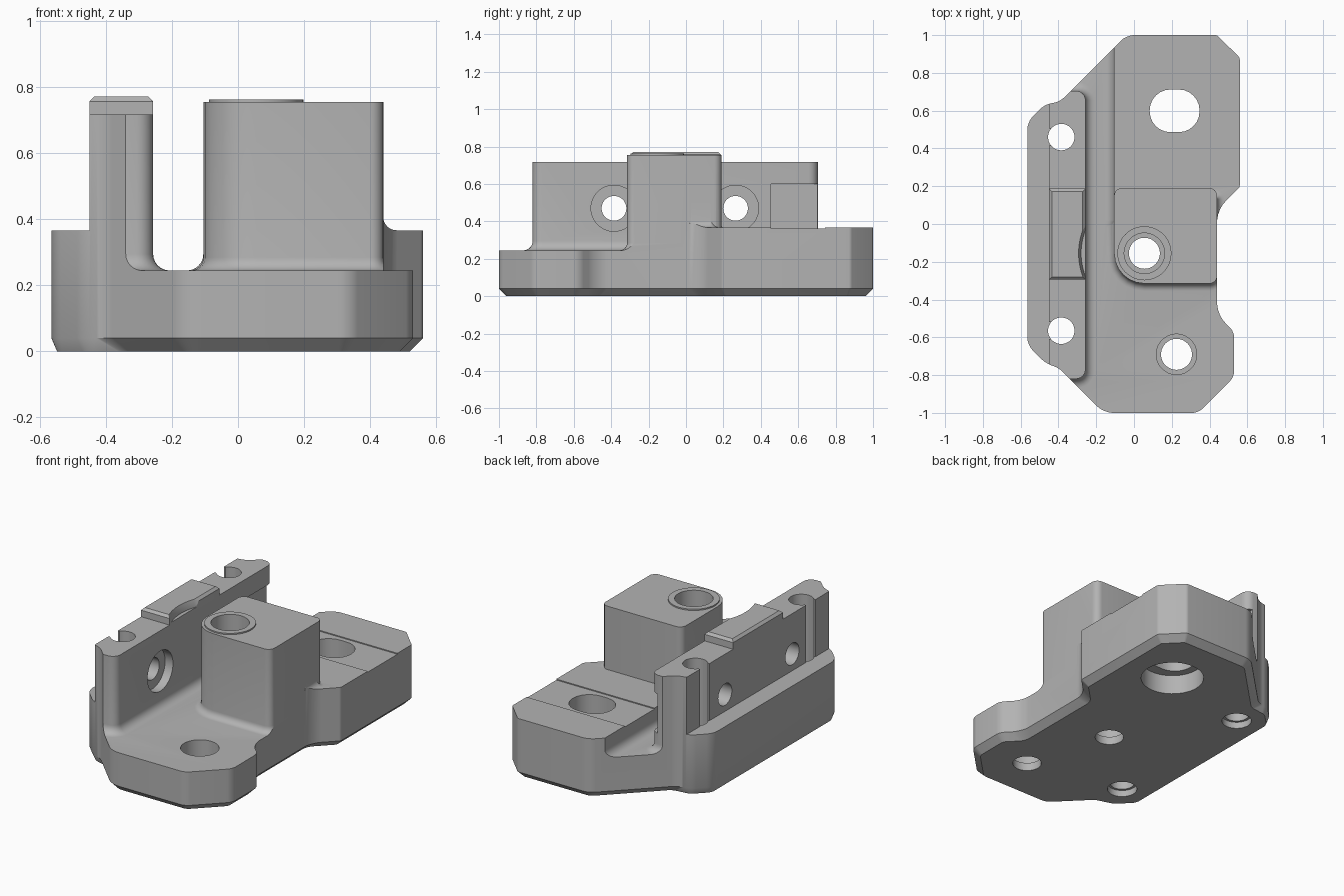
import bpy, bmesh, math
from mathutils import Vector

if "Cube" in bpy.data.objects:
    bpy.data.objects.remove(bpy.data.objects["Cube"])

grey = bpy.data.materials.new("plain grey")
grey.use_nodes = True
GREY = (0.45, 0.45, 0.45, 1)
grey.diffuse_color = GREY
grey.node_tree.nodes["Principled BSDF"].inputs["Base Color"].default_value = GREY


# ---- helpers ----
def loft(name, rings):
    """Closed solid through (outline, height) rings of equal length."""
    bm = bmesh.new()
    loops = [[bm.verts.new((p[0], p[1], z)) for p in pts] for pts, z in rings]
    n = len(loops[0])
    for a, b in zip(loops, loops[1:]):
        for i in range(n):
            j = (i + 1) % n
            bm.faces.new((a[i], a[j], b[j], b[i]))
    bm.faces.new(loops[0][::-1])
    bm.faces.new(loops[-1])
    bmesh.ops.recalc_face_normals(bm, faces=bm.faces)
    mesh = bpy.data.meshes.new(name)
    bm.to_mesh(mesh)
    bm.free()
    mesh.materials.append(grey)
    obj = bpy.data.objects.new(name, mesh)
    bpy.context.collection.objects.link(obj)
    return obj


def soften(points, cuts, steps=6):
    """Round each corner, starting the curve `cut` away from it."""
    out = []
    for i, p in enumerate(points):
        p = Vector(p)
        a = p + (Vector(points[i - 1]) - p).normalized() * cuts[i]
        d = p + (Vector(points[(i + 1) % len(points)]) - p).normalized() * cuts[i]
        b, c = a.lerp(p, 0.5523), d.lerp(p, 0.5523)
        for k in range(steps + 1):
            t = k / steps
            s = 1 - t
            out.append(a * s**3 + b * 3 * s * s * t + c * 3 * s * t * t + d * t**3)
    return out


def rect(x0, x1, y0, y1, cuts=None, grow=0):
    x0, x1, y0, y1 = x0 - grow, x1 + grow, y0 - grow, y1 + grow
    pts = [(x0, y0), (x1, y0), (x1, y1), (x0, y1)]
    return soften(pts, [c + grow for c in cuts]) if cuts else pts


def circle(x, y, r, n=48):
    return [(x + r * math.cos(math.tau * i / n), y + r * math.sin(math.tau * i / n)) for i in range(n)]


def box(x0, x1, y0, y1, z0, z1):
    return loft("box", [(rect(x0, x1, y0, y1), z0), (rect(x0, x1, y0, y1), z1)])


def rod(x, y, r, z0, z1):
    return loft("rod", [(circle(x, y, r), z0), (circle(x, y, r), z1)])


def footed(name, area, cuts, floor, top, fillet):
    """Upright block with a concave fillet where it meets the floor."""
    rings = [(rect(*area, cuts, fillet), floor - 0.1)]
    for k in range(7):
        a = math.pi / 2 * k / 6
        rings.append((rect(*area, cuts, fillet * (1 - math.sin(a))), floor + fillet * (1 - math.cos(a))))
    return loft(name, rings + [(rect(*area, cuts), top)])


def combine(obj, other, operation):
    mod = obj.modifiers.new("join", 'BOOLEAN')
    mod.object, mod.operation, mod.solver = other, operation, 'EXACT'
    bpy.context.view_layer.objects.active = obj
    bpy.ops.object.modifier_apply(modifier=mod.name)
    bpy.data.objects.remove(other)


# ---- body: floor, ledge, rear platform, wall and boss ----
FLOOR, STEP, WALL_TOP, BOSS_TOP = 0.245, 0.367, 0.717, 0.755
body = box(-1, 1, -2, 2, -1, FLOOR)
body.name = "mounting_block"
for part in (
    box(-1.2, -0.36, -2.2, 2.2, -0.9, STEP),
    footed("rear_platform", (-0.105, 1.3, 0.0, 2.3), [0.02] * 4, FLOOR, STEP, 0.05),
    footed("wall", (-0.45, -0.257, -0.82, 0.705), [0.05] * 4, FLOOR, WALL_TOP, 0.05),
    footed("boss", (-0.105, 0.44, -0.315, 0.19), [0.16, 0.04, 0.04, 0.04], FLOOR, BOSS_TOP, 0.04),
    footed("boss_side_foot", (0.2, 0.44, 0.02, 0.14), [0.01] * 4, STEP, 0.5, 0.04),
):
    combine(body, part, 'UNION')

# ---- trim everything to the plan outline, chamfered underneath ----
plan = [(-0.16, -1, .05), (.34, -1, .03), (.53, -.81, .03), (.53, -.57, .03),
        (.44, -.48, .06), (.44, .075, .06), (.56, .195, .01), (.56, .88, .01),
        (.44, 1, .01), (-.04, 1, .04), (-.395, .645, .035), (-.47, .635, .035),
        (-.565, .54, .04), (-.565, -.64, .04), (-.465, -.74, .035), (-.40, -.76, .03)]
corners = [Vector(p[:2]) for p in plan]
cuts = [p[2] for p in plan]


def inset(points, depth):
    """Move every edge inward by depth(edge) and rejoin the corners."""
    out = []
    n = len(points)
    for i, p in enumerate(points):
        q, r = points[i - 1], points[(i + 1) % n]
        u, v = (p - q).normalized(), (r - p).normalized()
        nu, nv = Vector((-u.y, u.x)), Vector((-v.y, v.x))
        du, dv = depth(q, p), depth(p, r)
        det = nu.x * nv.y - nu.y * nv.x
        out.append(p + Vector((du * nv.y - dv * nu.y, nu.x * dv - nv.x * du)) / det)
    return out


foot = inset(corners, lambda a, b: 0.017 if max(a.x, b.x) < -0.39 else 0.04)
outline = soften(corners, cuts)
combine(body, loft("outline", [(soften(foot, [c * 0.6 for c in cuts]), 0), (outline, 0.04), (outline, 1.0)]), 'INTERSECT')

# ---- holes and recesses ----
BOSS, FRONT = (0.055, -0.155), (0.225, -0.69)
cutters = []
for x, y in (BOSS, FRONT):
    cutters += [rod(x, y, 0.082, -0.1, 0.2), rod(x, y, 0.107, 0.05, 1)]
for y in (0.46, -0.565):
    cutters += [rod(-0.385, y, 0.07, -0.1, 1), rod(-0.385, y, 0.085, -0.1, 0.04),
                box(-0.6, -0.40, y - 0.045, y + 0.045, STEP, 1)]

# cross holes through the wall, counterbored on the inner face
for y in (-0.385, 0.265):
    for r, x0, x1 in ((0.066, -0.6, -0.2), (0.123, -0.31, -0.2)):
        hole = rod(0, 0, r, x0, x1)
        for v in hole.data.vertices:
            v.co = (v.co.z, v.co.x + y, v.co.y + 0.47)
        bm = bmesh.new()
        bm.from_mesh(hole.data)
        bmesh.ops.recalc_face_normals(bm, faces=bm.faces)
        bm.to_mesh(hole.data)
        bm.free()
        cutters.append(hole)

# rear slot, its large counterbore below and the shallow band across the top
slot = rect(0.083, 0.347, 0.486, 0.712, [0.11] * 4)
cutters += [loft("slot", [(slot, -0.1), (slot, 1)]),
            rod(0.215, 0.6, 0.18, -0.1, 0.12),
            box(-0.3, 1, 0.455, 0.742, STEP - 0.006, 0.6)]
for c in cutters:
    combine(body, c, 'DIFFERENCE')

# ---- thin raised lip around the boss bore ----
lip = loft("bore_lip", [(circle(*BOSS, 0.143), BOSS_TOP - 0.01), (circle(*BOSS, 0.143), BOSS_TOP + 0.008)])
combine(lip, rod(*BOSS, 0.107, 0.5, 1), 'DIFFERENCE')

# ---- chamfered pad on the wall, scooped around the boss axis ----
pad_area = (-0.45, -0.257, -0.295, 0.187)
pad = loft("wall_pad", [(rect(*pad_area), WALL_TOP - 0.01), (rect(*pad_area), 0.757),
                        (rect(*pad_area, grow=-0.015), 0.772)])
combine(pad, loft("scoop", [(circle(*BOSS, 0.335, 96), 0.728), (circle(*BOSS, 0.335, 96), 0.735),
                            (circle(*BOSS, 0.355, 96), 0.79)]), 'DIFFERENCE')

# ---- smooth shading on the curved faces only ----
bpy.ops.object.select_all(action='DESELECT')
for obj in (body, lip, pad):
    obj.select_set(True)
bpy.context.view_layer.objects.active = body
bpy.ops.object.shade_smooth_by_angle(angle=math.radians(25))
